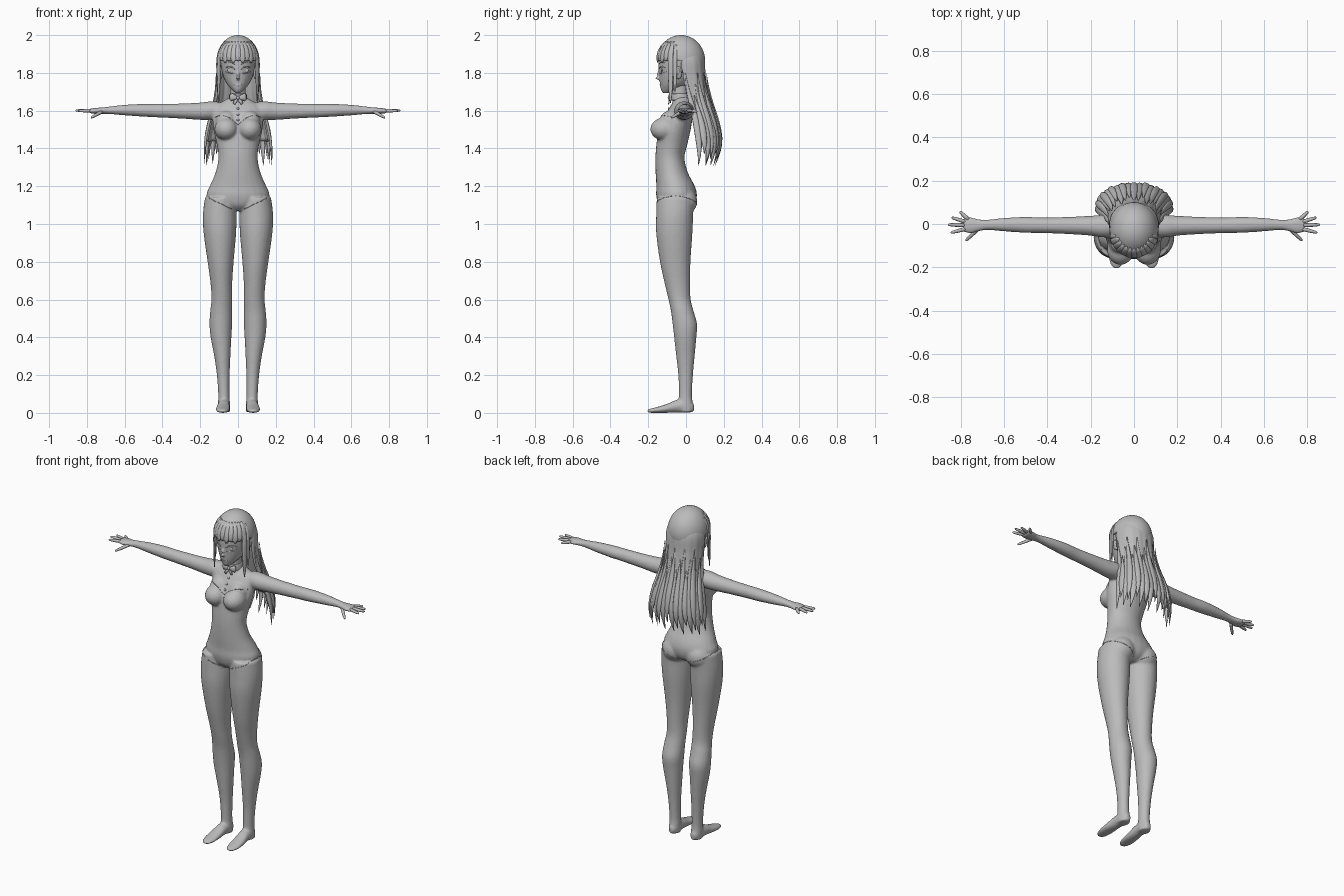
import bpy, bmesh, math
from math import sin, cos, pi
from mathutils import Vector, Matrix
from mathutils.bvhtree import BVHTree

cube = bpy.data.objects.get("Cube")
if cube:
    bpy.data.objects.remove(cube)

grey = bpy.data.materials.new("neutral grey")
grey.use_nodes = True
colour = (0.5, 0.5, 0.5, 1)
grey.diffuse_color = colour
grey.node_tree.nodes["Principled BSDF"].inputs["Base Color"].default_value = colour


def spline(rows, k=4):
    """Catmull-Rom interpolation of equal-length rows of numbers."""
    rows = [Vector(r) for r in rows]
    out = []
    for i in range(len(rows) - 1):
        b, c = rows[i], rows[i + 1]
        a, d = rows[max(i - 1, 0)], rows[min(i + 2, len(rows) - 1)]
        for j in range(k):
            t = j / k
            out.append(b + (c - a) * (t / 2) + (a * 2 - b * 5 + c * 4 - d) * (t * t / 2)
                       + (b * 3 - a - c * 3 + d) * (t ** 3 / 2))
    return out + [rows[-1]]


def skin(bm, rings, n=24):
    """Closed skin over rings of (centre, half axis, half axis)."""
    loops = [[bm.verts.new(c + u * cos(2 * pi * i / n) + v * sin(2 * pi * i / n))
              for i in range(n)] for c, u, v in rings]
    for a, b in zip(loops, loops[1:]):
        for i in range(n):
            bm.faces.new((a[i], a[i - 1], b[i - 1], b[i]))
    bm.faces.new(loops[0])
    bm.faces.new(loops[-1])


def loft(bm, rows, axis="z", side=1):
    """Rows are (position on axis, centre a, centre b, radius a, radius b)."""
    order = {"z": (1, 2, 0), "x": (0, 1, 2), "y": (1, 0, 2)}[axis]
    ax = [i for i in range(3) if order[i] != 0]
    rings = []
    for r in spline(rows):
        c, u, v = Vector([r[i] for i in order]), Vector((0, 0, 0)), Vector((0, 0, 0))
        u[ax[0]], v[ax[1]] = r[3], r[4]
        c.x *= side
        rings.append((c, u, v))
    skin(bm, rings)


def ball(bm, centre, size, segments=24):
    m = Matrix.Translation(centre) @ Matrix.Diagonal((*size, 1))
    bmesh.ops.create_uvsphere(bm, u_segments=segments, v_segments=segments * 2 // 3, radius=1, matrix=m)


def tube(bm, pts, radii, flat=1, out=None, n=10):
    """Tapered tube; flat squashes it along the outward direction."""
    pts = [Vector(p) for p in pts]
    rings = []
    for i, p in enumerate(pts):
        d = (pts[min(i + 1, len(pts) - 1)] - pts[max(i - 1, 0)]).normalized()
        o = Vector(out or (0, 0, 1))
        o = (o - d * o.dot(d)).normalized()
        rings.append((p, d.cross(o) * radii[i], o * radii[i] * flat))
    skin(bm, rings, n)


def finish(bm, name, voxel=0, smooth=0, thick=0):
    bmesh.ops.recalc_face_normals(bm, faces=bm.faces[:])
    me = bpy.data.meshes.new(name)
    bm.to_mesh(me)
    bm.free()
    me.shade_smooth()
    me.materials.append(grey)
    ob = bpy.data.objects.new(name, me)
    bpy.context.collection.objects.link(ob)
    if voxel:
        m = ob.modifiers.new("blend", "REMESH")
        m.mode, m.voxel_size, m.use_smooth_shade = "VOXEL", voxel, True
        m = ob.modifiers.new("soften", "SMOOTH")
        m.factor, m.iterations = 0.5, smooth
    if thick:
        m = ob.modifiers.new("thickness", "SOLIDIFY")
        m.thickness, m.offset = thick, -1
    return ob


# Body: torso, neck, legs, feet and arms blended into one skin
bm = bmesh.new()
loft(bm, [(1.07, 0, -.055, .05, .06), (1.1, 0, -.05, .13, .095), (1.15, 0, -.05, .167, .108),
          (1.2, 0, -.055, .15, .102), (1.27, 0, -.075, .12, .086), (1.35, 0, -.085, .104, .077),
          (1.42, 0, -.075, .112, .082), (1.5, 0, -.06, .13, .085), (1.57, 0, -.04, .135, .075),
          (1.62, 0, -.025, .125, .06), (1.65, 0, -.02, .08, .046), (1.67, 0, -.022, .045, .04)])
loft(bm, [(1.6, 0, -.025, .05, .045), (1.66, 0, -.03, .043, .043),
          (1.72, 0, -.035, .041, .042), (1.78, 0, -.035, .041, .042)])
for s in (1, -1):
    ball(bm, (s * .062, -.117, 1.502), (.063, .072, .06))
    ball(bm, (s * .062, -.085, 1.54), (.056, .056, .06))
    ball(bm, (s * .078, -.018, 1.12), (.08, .078, .075))
    loft(bm, [(1.14, .095, -.055, .08, .1), (1.05, .097, -.06, .089, .098), (.95, .096, -.062, .086, .096),
              (.8, .092, -.057, .069, .081), (.68, .088, -.045, .057, .067), (.6, .086, -.034, .055, .059),
              (.54, .089, -.02, .058, .06), (.47, .091, -.006, .06, .065), (.4, .09, -.004, .055, .059),
              (.3, .083, -.003, .043, .049), (.2, .078, -.002, .034, .039), (.1, .075, -.003, .03, .035),
              (.05, .074, -.002, .032, .038), (.005, .074, 0, .032, .038)], "z", s)
    loft(bm, [(.042, .074, .028, .015, .02), (.01, .074, .035, .031, .035), (-.05, .076, .035, .033, .034),
              (-.1, .079, .024, .037, .024), (-.15, .081, .016, .037, .016),
              (-.19, .081, .011, .027, .011), (-.204, .081, .01, .014, .008)], "y", s)
    loft(bm, [(.1, -.01, 1.6, .05, .048), (.15, -.01, 1.6, .052, .049), (.2, -.008, 1.597, .046, .046),
              (.3, -.007, 1.598, .04, .04), (.42, -.006, 1.6, .036, .036), (.5, -.004, 1.602, .037, .034),
              (.6, -.003, 1.603, .031, .028), (.68, -.004, 1.602, .024, .02), (.72, -.006, 1.6, .029, .017),
              (.755, -.006, 1.599, .038, .016), (.788, -.005, 1.598, .033, .012)], "x", s)
body = finish(bm, "body", .006, 10)

# Fingers and thumbs
bm = bmesh.new()
digits = [((.765, .021, 1.6), (.805, .058, 1.596)), ((.775, .009, 1.6), (.843, .03, 1.6)),
          ((.775, -.006, 1.6), (.86, -.003, 1.601)), ((.77, -.021, 1.6), (.847, -.04, 1.599)),
          ((.715, -.018, 1.598), (.778, -.078, 1.562))]
for s in (1, -1):
    for a, b in digits:
        a, b = Vector((s * a[0], *a[1:])), Vector((s * b[0], *b[1:]))
        tube(bm, [a.lerp(b, t) for t in (0, .3, .6, .85, .96, 1)], [.0095, .009, .0085, .007, .005, .002])
finish(bm, "fingers")

# Head with nose, lips and ears
bm = bmesh.new()
loft(bm, [(1.693, 0, -.107, .012, .014), (1.71, 0, -.09, .031, .042), (1.74, 0, -.062, .058, .076),
          (1.78, 0, -.045, .078, .097), (1.83, 0, -.038, .09, .108), (1.88, 0, -.033, .095, .11),
          (1.93, 0, -.03, .085, .1), (1.97, 0, -.03, .05, .06)])
tube(bm, [(0, -.135, 1.825), (0, -.147, 1.79), (0, -.153, 1.775), (0, -.138, 1.763)], [.005, .009, .011, .006])
ball(bm, (0, -.128, 1.736), (.016, .012, .006))
head = finish(bm, "head", .004, 4)
bm = bmesh.new()
for s in (1, -1):
    ball(bm, (s * .093, -.042, 1.8), (.012, .022, .034), 16)
    ball(bm, (s * .102, -.045, 1.807), (.006, .013, .019), 16)
finish(bm, "ears")

# Surface lookups for details that lie on the skin
bpy.context.view_layer.update()
deps = bpy.context.evaluated_depsgraph_get()
body_tree, head_tree = (BVHTree.FromObject(o, deps) for o in (body, head))


def on_front(tree, x, z):
    hit = tree.ray_cast(Vector((x, -1, z)), Vector((0, 1, 0)))[0]
    return hit or Vector((x, -.1, z))


# Eyelids, brows and mouth line
bm = bmesh.new()
for s in (1, -1):
    for z, rise, r in ((1.818, .012, .0032), (1.799, -.006, .0016), (1.845, .008, .0022)):
        pts = [on_front(head_tree, s * (.017 + .05 * i / 8), z + rise * sin(pi * i / 8) + .008 * i / 8)
               for i in range(9)]
        tube(bm, pts, [r * (.4 + sin(pi * i / 8) * .8) for i in range(9)], 1, None, 8)
tube(bm, [on_front(head_tree, x * .004, 1.737) for x in range(-5, 6)], [.0014] * 11, 1, None, 8)
finish(bm, "face_lines")
bm = bmesh.new()
for s in (1, -1):
    ball(bm, on_front(head_tree, s * .042, 1.814) + Vector((0, .003, 0)), (.015, .004, .012), 16)
finish(bm, "eyes")

# Bodysuit seams at the legs and the neckline
bm = bmesh.new()
for s in (1, -1):
    pts = []
    for i in range(41):
        a = -2.2 + 4.4 * i / 40
        hit = body_tree.ray_cast(Vector((s * .085, -.055, 1.105 + .045 * cos(a))),
                                 Vector((s * cos(a), sin(a), 0)))[0]
        if hit:
            pts.append(hit)
    tube(bm, pts, [.0018] * len(pts), 1, None, 6)
pts = [on_front(body_tree, x * .006, 1.525 + .05 * sin(abs(x) / 20 * 2.2)) for x in range(-20, 21)]
tube(bm, pts, [.0016] * len(pts), 1, None, 6)
finish(bm, "suit_seams")

# Collar, bow and buttons
bm = bmesh.new()
loft(bm, [(1.655, 0, -.031, .047, .047), (1.66, 0, -.031, .049, .049),
          (1.685, 0, -.033, .046, .047), (1.69, 0, -.033, .043, .044)])
finish(bm, "collar")
bm = bmesh.new()
ball(bm, (0, -.088, 1.668), (.009, .009, .01), 12)
for s in (1, -1):
    tube(bm, [(0, -.086, 1.668), (s * .015, -.09, 1.67), (s * .034, -.086, 1.672), (s * .042, -.08, 1.673)],
         [.006, .013, .021, .015], .4, (0, 1, 0))
    tube(bm, [(0, -.086, 1.666), (s * .013, -.09, 1.65), (s * .022, -.092, 1.635)], [.005, .009, .007], .35, (0, 1, 0))
finish(bm, "bow_tie")
bm = bmesh.new()
for z in (1.61, 1.58, 1.55):
    ball(bm, on_front(body_tree, 0, z), (.007, .005, .007), 12)
finish(bm, "buttons")

# Hair cap with an opening for the face
CX, CY, CZ = .113, -.027, 1.865
bm = bmesh.new()
ball(bm, (0, CY, CZ), (CX, .128, .135), 48)
gone = [f for f in bm.faces if f.calc_center_median().z < (CZ if f.calc_center_median().y < -.02 else 1.8)]
bmesh.ops.delete(bm, geom=gone, context="FACES")
finish(bm, "hair_cap", thick=.01)


def cap_point(phi, z):
    e = math.sqrt(max(0, 1 - (max(z - CZ, 0) / .135) ** 2))
    return Vector((CX * e * sin(phi), CY - .126 * e * cos(phi), z))


# Fringe and long locks in front of the ears
bm = bmesh.new()
for i in range(11):
    phi = -1.1 + .22 * i
    tip = 1.852 + .01 * (i % 2)
    pts = [cap_point(phi, 1.965 + (tip - 1.965) * t) for t in (0, .25, .5, .75, .9, 1)]
    tube(bm, pts, [.004, .013, .016, .016, .011, .002], .35, (sin(phi), -cos(phi), 0))
for s in (1, -1):
    for phi, tip, r in ((1.12, 1.64, .014), (1.32, 1.7, .011)):
        pts = [cap_point(s * phi, 1.95 + (tip - 1.95) * t) for t in (0, .2, .4, .6, .8, .92, 1)]
        tube(bm, pts, [r * w for w in (.3, 1, 1.1, 1, .8, .5, .1)], .45, (s * sin(phi), -cos(phi), 0))
finish(bm, "fringe_and_side_locks")

# Long back hair: rows of (height, half width, side depth, back depth)
ROWS = spline([(1.93, .085, -.02, .07), (1.87, .112, -.02, .096), (1.78, .114, -.015, .104),
               (1.7, .117, 0, .117), (1.62, .13, .02, .138), (1.54, .15, .04, .163), (1.47, .165, .05, .178),
               (1.42, .172, .056, .181), (1.36, .176, .058, .17), (1.3, .178, .055, .15)], 6)


def back_point(t, z, grow=0):
    i = next((k for k in range(len(ROWS) - 1) if ROWS[k + 1][0] <= z), len(ROWS) - 2)
    a, b = ROWS[i], ROWS[i + 1]
    r = a.lerp(b, (a[0] - z) / (a[0] - b[0]))
    return Vector(((r[1] + grow) * sin(t), r[2] + (r[3] - r[2] + grow) * max(cos(t), 0) ** .75, z))


bm = bmesh.new()
N = 60
grid = []
for k in range(25):
    z = 1.92 - .48 * k / 24
    wave = .003 * k / 24
    grid.append([bm.verts.new(back_point(t, z, wave * cos(t * 17)))
                 for t in [pi * (j / N - .5) for j in range(N + 1)]])
for a, b in zip(grid, grid[1:]):
    for j in range(N):
        bm.faces.new((a[j], a[j + 1], b[j + 1], b[j]))
finish(bm, "back_hair", thick=.012)

# Separate tapering strands that form the ragged lower edge
bm = bmesh.new()
for i in range(19):
    t = -1.52 + 3.04 * i / 18
    tip = (1.32, 1.37, 1.31, 1.345)[i % 4]
    top = 1.8 - .06 * (i % 3)
    pts = [back_point(t, top + (tip - top) * k / 10, .002 + .004 * (i % 2)) for k in range(11)]
    radii = [.002, .006, .01, .013, .015, .017, .018, .017, .014, .008, .001]
    tube(bm, pts, radii, .5, (sin(t), cos(t), 0))
finish(bm, "hair_strands")
